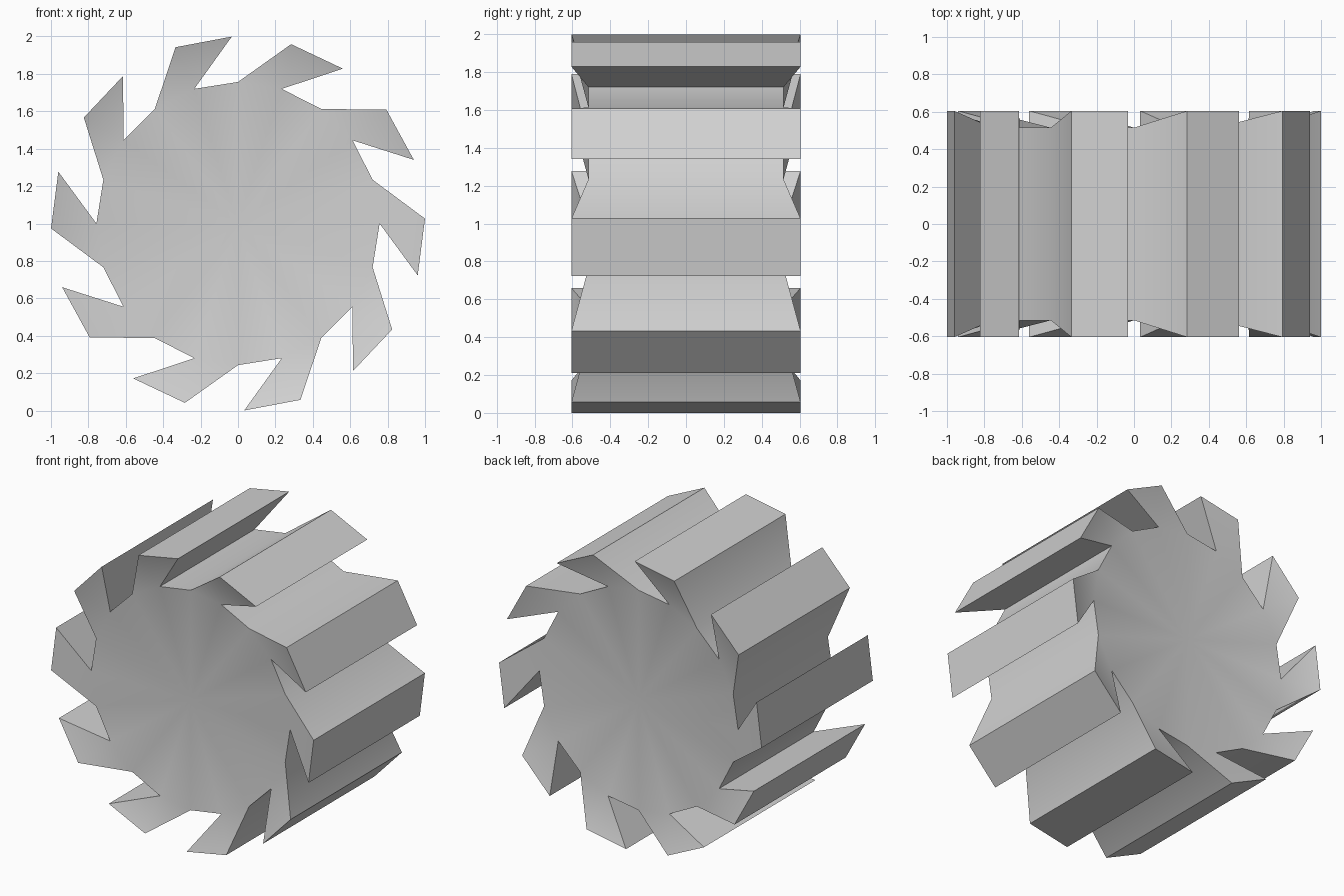
import bpy, bmesh
from math import cos, sin, radians

cube = bpy.data.objects.get("Cube")
if cube:
    bpy.data.objects.remove(cube, do_unlink=True)

TEETH = 10
STEP = 360 / TEETH
ROOT_R, TIP_R = 0.757, 1.0
ROOT_Y, TIP_Y = 0.515, 0.605

# Plain grey material
grey = bpy.data.materials.new("plain grey")
grey.use_nodes = True
colour = (0.64, 0.64, 0.64, 1)
grey.diffuse_color = colour
grey.node_tree.nodes["Principled BSDF"].inputs["Base Color"].default_value = colour

bm = bmesh.new()


def pair(radius, degrees, half):
    """Matching front and back vertices at one angle round the wheel."""
    a = radians(degrees)
    return [bm.verts.new((radius * cos(a), y, 1 + radius * sin(a)))
            for y in (-half, half)]


def wall(a, b):
    bm.faces.new((a[0], b[0], b[1], a[1]))


# Root drum: alternating notch and heel points, plus the cap centres
hub = pair(0, 0, ROOT_Y)
root = [pair(ROOT_R, i * STEP / 2, ROOT_Y) for i in range(2 * TEETH)]
for i, a in enumerate(root):
    b = root[(i + 1) % len(root)]
    for side in (0, 1):
        bm.faces.new((hub[side], a[side], b[side]))

# Raked, flared teeth with plain gaps between them
for i in range(TEETH):
    notch, heel = root[2 * i], root[2 * i + 1]
    following = root[(2 * i + 2) % len(root)]
    tip = pair(TIP_R, i * STEP - 16.1, TIP_Y)
    shoulder = pair(TIP_R, i * STEP + 1.5, TIP_Y)
    wall(notch, tip)
    wall(tip, shoulder)
    wall(shoulder, heel)
    wall(heel, following)
    for side in (0, 1):
        bm.faces.new((notch[side], tip[side], shoulder[side], heel[side]))

bmesh.ops.recalc_face_normals(bm, faces=bm.faces)
mesh = bpy.data.meshes.new("toothed_wheel")
bm.to_mesh(mesh)
bm.free()
mesh.materials.append(grey)
wheel = bpy.data.objects.new("toothed_wheel", mesh)
bpy.context.collection.objects.link(wheel)

# Smooth the shallow angles, keep tooth edges crisp
bpy.ops.object.select_all(action="DESELECT")
wheel.select_set(True)
bpy.context.view_layer.objects.active = wheel
bpy.ops.object.shade_smooth_by_angle(angle=radians(30))
